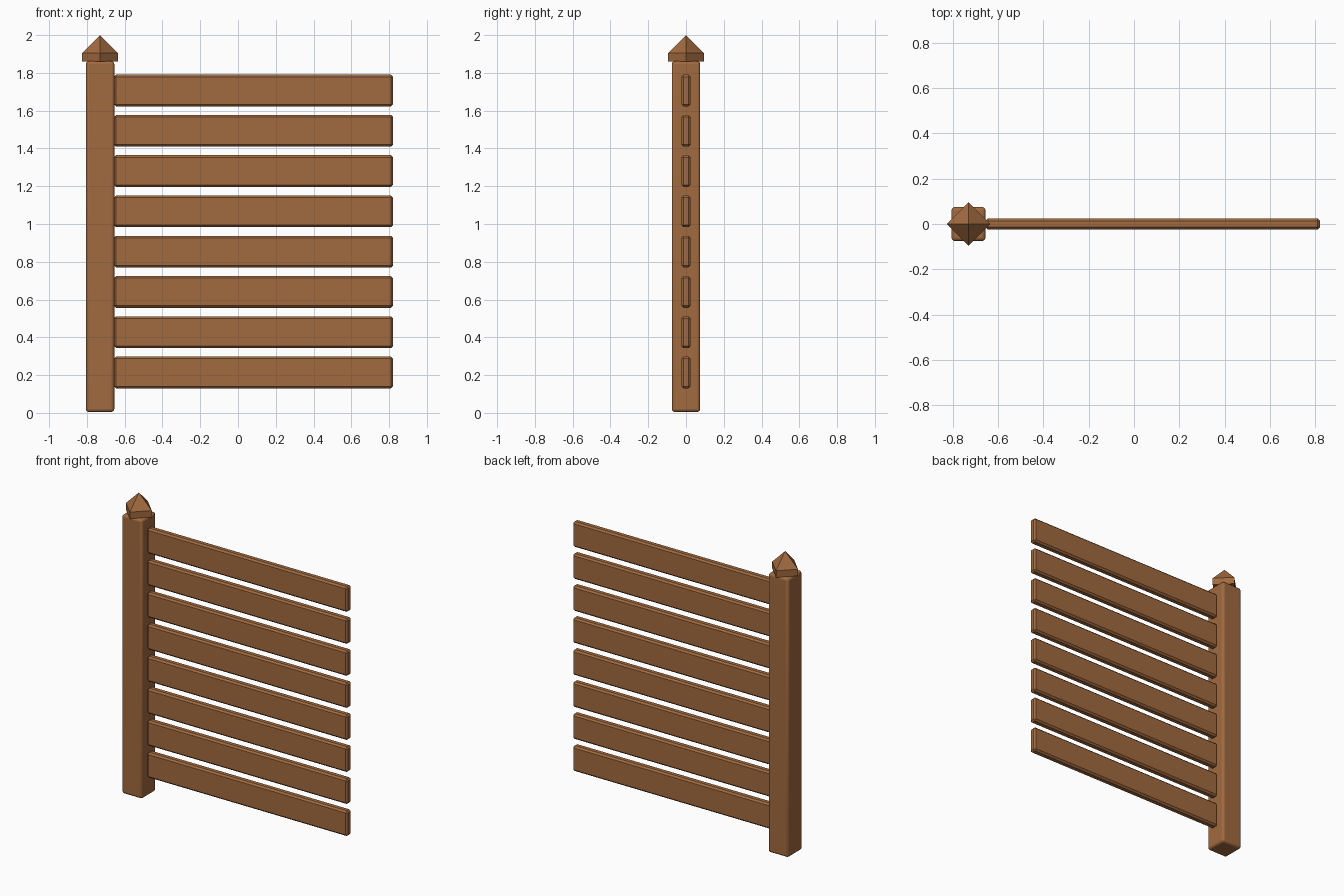
import bpy
import bmesh
import math

cube = bpy.data.objects.get("Cube")
if cube:
    bpy.data.objects.remove(cube, do_unlink=True)

wood = bpy.data.materials.new("brown_wood")
wood.use_nodes = True
colour = (0.36, 0.145, 0.05, 1)
wood.diffuse_color = colour
wood.node_tree.nodes["Principled BSDF"].inputs["Base Color"].default_value = colour

POST_X = -0.73


def beveled_box(name, low, high, width, segments):
    bpy.ops.mesh.primitive_cube_add(size=1, location=[(a + b) / 2 for a, b in zip(low, high)])
    box = bpy.context.object
    box.name = name
    box.scale = [b - a for a, b in zip(low, high)]
    bpy.ops.object.transform_apply(location=False, rotation=False, scale=True)
    bevel = box.modifiers.new("edge_bevel", 'BEVEL')
    bevel.width = width
    bevel.segments = segments
    box.data.materials.append(wood)
    return box


# Square post with softened edges
beveled_box("post", (POST_X - 0.075, -0.075, 0.005), (POST_X + 0.075, 0.075, 1.862), 0.015, 3)
bpy.ops.object.shade_smooth_by_angle(angle=math.radians(40))

# Horizontal slats, evenly stacked
for i in range(8):
    z = 0.13 + i * 0.2132
    beveled_box(f"slat_{i + 1}", (-0.656, -0.024, z), (0.821, 0.024, z + 0.168), 0.011, 1)

# Pointed cap: short diamond prism under a pyramid
bm = bmesh.new()
rings = []
for z in (1.86, 1.905):
    rings.append([bm.verts.new((POST_X + 0.095 * math.cos(k * math.pi / 2),
                                0.095 * math.sin(k * math.pi / 2), z)) for k in range(4)])
apex = bm.verts.new((POST_X, 0, 2))
lower, upper = rings
bm.faces.new(lower[::-1])
for k in range(4):
    n = (k + 1) % 4
    bm.faces.new((lower[k], lower[n], upper[n], upper[k]))
    bm.faces.new((upper[k], upper[n], apex))
mesh = bpy.data.meshes.new("post_cap")
bm.to_mesh(mesh)
bm.free()
mesh.materials.append(wood)
bpy.context.collection.objects.link(bpy.data.objects.new("post_cap", mesh))
